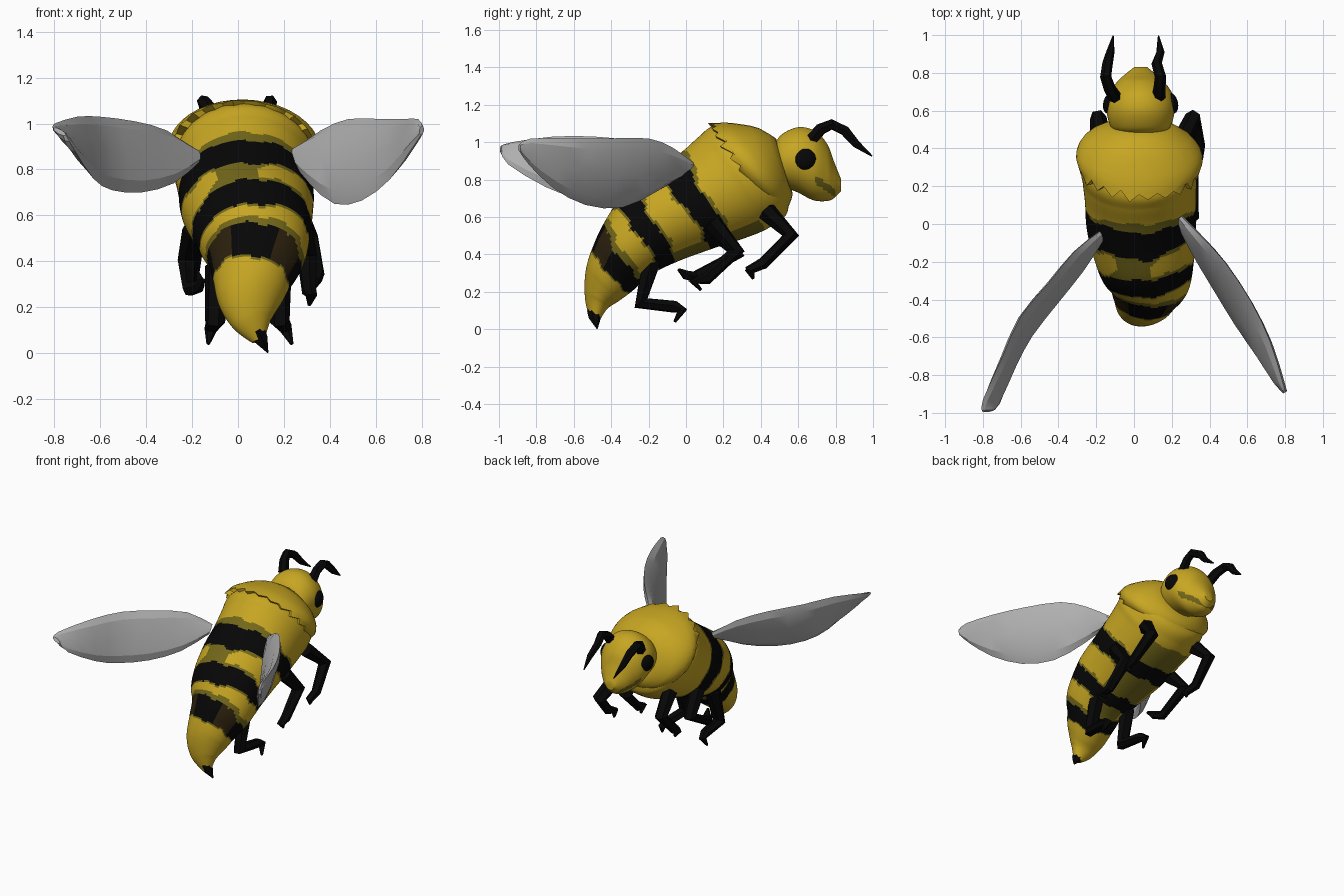
import bpy
import bmesh
import math
import random
from mathutils import Vector

random.seed(4)
cube = bpy.data.objects.get("Cube")
if cube:
    bpy.data.objects.remove(cube, do_unlink=True)


def make_material(name, red, green, blue):
    mat = bpy.data.materials.new(name)
    mat.use_nodes = True
    colour = (red, green, blue, 1)
    mat.diffuse_color = colour
    shader = mat.node_tree.nodes["Principled BSDF"]
    shader.inputs["Base Color"].default_value = colour
    shader.inputs["Roughness"].default_value = 0.8
    return mat


YELLOW, BLACK, OLIVE, BROWN = range(4)
body_colours = [
    make_material("honey yellow", 0.57, 0.38, 0.016),
    make_material("soft black", 0.002, 0.002, 0.002),
    make_material("olive fuzz", 0.17, 0.135, 0.01),
    make_material("dark brown", 0.025, 0.015, 0.004),
]
wing_grey = make_material("wing grey", 0.43, 0.43, 0.43)
black = body_colours[BLACK]


def finish(obj, angle):
    bpy.ops.object.select_all(action="DESELECT")
    obj.select_set(True)
    bpy.context.view_layer.objects.active = obj
    if obj.type == "CURVE":
        bpy.ops.object.convert(target="MESH")
    bpy.ops.object.shade_smooth_by_angle(angle=math.radians(angle))


def resample(rows, steps):
    """Smooth spline through rows of values."""
    result = []
    last = len(rows) - 1
    for i in range(last):
        before, after = rows[max(i - 1, 0)], rows[min(i + 2, last)]
        for k in range(steps):
            t = k / steps
            result.append([
                b + t / 2 * (c - a + t * (2 * a - 5 * b + 4 * c - d + t * (3 * (b - c) + d - a)))
                for a, b, c, d in zip(before, rows[i], rows[i + 1], after)])
    return result + [rows[last]]


def loft(name, stations, segments, steps, materials, rule=None, jag=0, angle=40):
    """Skin elliptical rings, each given by a top point, a bottom point and a half width."""
    rows = resample(stations, steps)
    tops = [Vector(r[:3]) for r in rows]
    bottoms = [Vector(r[3:6]) for r in rows]
    mids = [(a + b) / 2 for a, b in zip(tops, bottoms)]
    bm = bmesh.new()
    rings = []
    for i, row in enumerate(rows):
        along = (mids[min(i + 1, len(rows) - 1)] - mids[max(i - 1, 0)]).normalized()
        half = tops[i] - mids[i]
        side = along.cross(half).normalized() * row[6]
        ring = []
        for k in range(segments):
            a = math.tau * k / segments
            point = mids[i] + half * math.cos(a) + side * math.sin(a)
            if jag and i == 0:
                point += along * random.uniform(jag / 3, jag) * (-1) ** k
            ring.append(bm.verts.new(point))
        rings.append(ring)
    for i in range(len(rings) - 1):
        for k in range(segments):
            n = (k + 1) % segments
            face = bm.faces.new((rings[i][k], rings[i][n], rings[i + 1][n], rings[i + 1][k]))
            if rule:
                turn = math.tau * (k + 0.5) / segments
                height = (tops[i].z + tops[i + 1].z) / 2
                face.material_index = rule(height, turn, face.calc_center_median())
    for ring, mid in ((rings[0], mids[0]), (rings[-1], mids[-1])):
        hub = bm.verts.new(mid)
        for k in range(segments):
            bm.faces.new((ring[k], ring[(k + 1) % segments], hub))
    bmesh.ops.recalc_face_normals(bm, faces=bm.faces)
    mesh = bpy.data.meshes.new(name)
    bm.to_mesh(mesh)
    bm.free()
    for mat in materials:
        mesh.materials.append(mat)
    obj = bpy.data.objects.new(name, mesh)
    bpy.context.collection.objects.link(obj)
    finish(obj, angle)


def profile(rows):
    """Body stations: centre x, top y and z, bottom y and z, half width."""
    return [(x, ty, tz, x, by, bz, w) for x, ty, tz, by, bz, w in rows]


def tube(name, points, radii):
    curve = bpy.data.curves.new(name, "CURVE")
    curve.dimensions = "3D"
    curve.bevel_depth = 1
    curve.bevel_resolution = 1
    curve.use_fill_caps = True
    spline = curve.splines.new("POLY")
    spline.points.add(len(points) - 1)
    for slot, point, radius in zip(spline.points, points, radii):
        slot.co = (*point, 1)
        slot.radius = radius
    curve.materials.append(black)
    obj = bpy.data.objects.new(name, curve)
    bpy.context.collection.objects.link(obj)
    finish(obj, 35)


# Abdomen and chest, with wavy bands painted by position along the body
def band_rule(height, turn, centre):
    h = height + 0.006 * math.sin(turn * 5 + 1) + 0.004 * math.sin(turn * 11)
    from_top = min(turn, math.tau - turn)
    flank = min(from_top, 1.5) / 1.5
    if 0.43 < h < 0.575 - 0.025 * flank:
        return BROWN if 0.5 < from_top < 1.3 else BLACK
    if 0.655 < h < 0.765 - 0.03 * flank or 0.83 + 0.015 * flank < h < 0.93:
        return BLACK
    if 0.42 < h < 0.605 - 0.03 * flank or 0.55 < h < 0.655 and from_top > 2.7:
        return OLIVE
    if 0.645 < h < 0.775 - 0.03 * flank or 0.82 + 0.015 * flank < h < 0.94:
        return OLIVE
    # Olive saddle with rounded yellow spots beside it
    if 0.74 < h < 0.84 and from_top < 1 and abs(centre.x + 0.005) < 0.085 + 30 * (h - 0.797) ** 2:
        return OLIVE
    if 0.93 < h < 0.97 - 0.035 * flank:
        return OLIVE
    if from_top > 2.5 and 0.74 < h < 1.05:
        return OLIVE
    return YELLOW


loft("body", profile([
    (0.09, -0.515, 0.06, -0.46, 0.05, 0.03),
    (0.06, -0.54, 0.18, -0.42, 0.11, 0.095),
    (0.05, -0.535, 0.32, -0.36, 0.15, 0.14),
    (0.06, -0.49, 0.46, -0.28, 0.21, 0.175),
    (0.075, -0.42, 0.6, -0.19, 0.29, 0.225),
    (0.06, -0.32, 0.74, -0.05, 0.36, 0.262),
    (0.04, -0.16, 0.85, 0.14, 0.43, 0.29),
    (0.035, -0.02, 0.95, 0.28, 0.475, 0.295),
    (0.03, 0.07, 1.03, 0.4, 0.52, 0.302),
    (0.028, 0.15, 1.085, 0.47, 0.56, 0.308),
    (0.03, 0.32, 1.08, 0.54, 0.62, 0.265),
    (0.03, 0.45, 1.01, 0.55, 0.73, 0.16),
]), 96, 14, body_colours, band_rule)

# Fuzzy collar with a ragged rear edge
loft("fuzzy_collar", profile([
    (0.026, 0.14, 1.1, 0.43, 0.67, 0.312),
    (0.028, 0.21, 1.105, 0.47, 0.65, 0.335),
    (0.03, 0.3, 1.095, 0.51, 0.64, 0.322),
    (0.033, 0.39, 1.075, 0.55, 0.66, 0.265),
    (0.035, 0.48, 1.02, 0.57, 0.72, 0.16),
]), 40, 2, body_colours, jag=0.03, angle=50)


# Head with a darker mouth on each side of the snout
def mouth_rule(height, turn, centre):
    near = abs(centre.y - 0.745) < 0.055 and abs(centre.z - 1.3 + centre.y * 0.72) < 0.022
    return OLIVE if near else YELLOW


loft("head", profile([
    (0.035, 0.47, 0.98, 0.47, 0.82, 0.1),
    (0.035, 0.51, 1.04, 0.51, 0.77, 0.155),
    (0.035, 0.6, 1.08, 0.6, 0.73, 0.18),
    (0.035, 0.69, 1.06, 0.68, 0.69, 0.17),
    (0.035, 0.755, 0.99, 0.75, 0.685, 0.125),
    (0.035, 0.79, 0.9, 0.79, 0.7, 0.085),
    (0.035, 0.83, 0.8, 0.83, 0.74, 0.035),
]), 64, 10, body_colours, mouth_rule)

# Eyes
for label, sign in (("left", 1), ("right", -1)):
    bpy.ops.mesh.primitive_uv_sphere_add(
        segments=16, ring_count=10, radius=0.058, location=(0.035 + sign * 0.163, 0.64, 0.907))
    eye = bpy.context.object
    eye.name = label + "_eye"
    eye.scale.x = 0.6
    eye.rotation_euler.z = sign * 0.25
    eye.data.materials.append(black)
    finish(eye, 40)

# Antennae
antenna_radii = (0.036, 0.032, 0.03, 0.028, 0.022, 0.004)
antenna_yz = ((0.67, 1.01), (0.72, 1.07), (0.78, 1.095), (0.85, 1.06), (0.91, 0.99), (0.995, 0.925))
for label, xs in (("left", (0.13, 0.135, 0.14, 0.12, 0.14, 0.13)),
                  ("right", (-0.1, -0.13, -0.15, -0.14, -0.125, -0.11))):
    tube(label + "_antenna", [(x, *yz) for x, yz in zip(xs, antenna_yz)], antenna_radii)

# Legs: hip, knee, ankle, foot and claw
leg_radii = (0.054, 0.045, 0.033, 0.027, 0.008)
legs = {
    "left_front_leg": ((0.25, 0.43, 0.63), (0.31, 0.56, 0.5), (0.345, 0.41, 0.35), (0.34, 0.34, 0.32), (0.33, 0.36, 0.28)),
    "right_front_leg": ((-0.17, 0.43, 0.63), (-0.19, 0.56, 0.5), (-0.2, 0.41, 0.35), (-0.17, 0.34, 0.31), (-0.16, 0.36, 0.27)),
    "left_middle_leg": ((0.27, 0.14, 0.57), (0.3, 0.27, 0.42), (0.31, 0.11, 0.27), (0.32, 0.04, 0.25), (0.31, 0.08, 0.21)),
    "right_middle_leg": ((-0.19, 0.14, 0.54), (-0.22, 0.27, 0.4), (-0.21, 0.05, 0.28), (-0.17, 0.0, 0.29), (-0.15, -0.04, 0.32)),
    "left_rear_leg": ((0.18, -0.18, 0.38), (0.18, -0.24, 0.14), (0.2, -0.06, 0.12), (0.21, -0.02, 0.1), (0.235, -0.06, 0.04)),
    "right_rear_leg": ((-0.09, -0.18, 0.38), (-0.1, -0.24, 0.14), (-0.11, -0.06, 0.12), (-0.12, -0.02, 0.1), (-0.13, -0.06, 0.04)),
}
for name, points in legs.items():
    tube(name, points, leg_radii)

# Stinger
tube("stinger", ((0.08, -0.49, 0.1), (0.1, -0.487, 0.06), (0.13, -0.475, 0.002)), (0.04, 0.033, 0.003))

# Wings: leading edge, trailing edge, half thickness
loft("left_wing", [
    (0.25, 0.04, 0.89, 0.23, 0.01, 0.84, 0.02),
    (0.36, -0.07, 0.97, 0.31, -0.15, 0.74, 0.03),
    (0.48, -0.2, 1.02, 0.42, -0.34, 0.65, 0.034),
    (0.62, -0.41, 1.02, 0.54, -0.54, 0.665, 0.034),
    (0.72, -0.62, 1.02, 0.66, -0.71, 0.755, 0.03),
    (0.785, -0.83, 1.02, 0.75, -0.84, 0.88, 0.022),
    (0.803, -0.89, 0.99, 0.797, -0.89, 0.95, 0.012),
], 8, 2, [wing_grey], angle=20)
loft("right_wing", [
    (-0.18, -0.04, 0.88, -0.17, -0.09, 0.83, 0.02),
    (-0.31, -0.14, 0.97, -0.28, -0.26, 0.74, 0.028),
    (-0.45, -0.31, 1.01, -0.42, -0.43, 0.7, 0.032),
    (-0.6, -0.49, 1.03, -0.55, -0.6, 0.71, 0.032),
    (-0.7, -0.71, 1.03, -0.63, -0.75, 0.76, 0.028),
    (-0.8, -0.93, 1.0, -0.71, -0.95, 0.88, 0.02),
    (-0.805, -0.99, 0.98, -0.75, -0.99, 0.95, 0.012),
], 8, 2, [wing_grey], angle=20)
